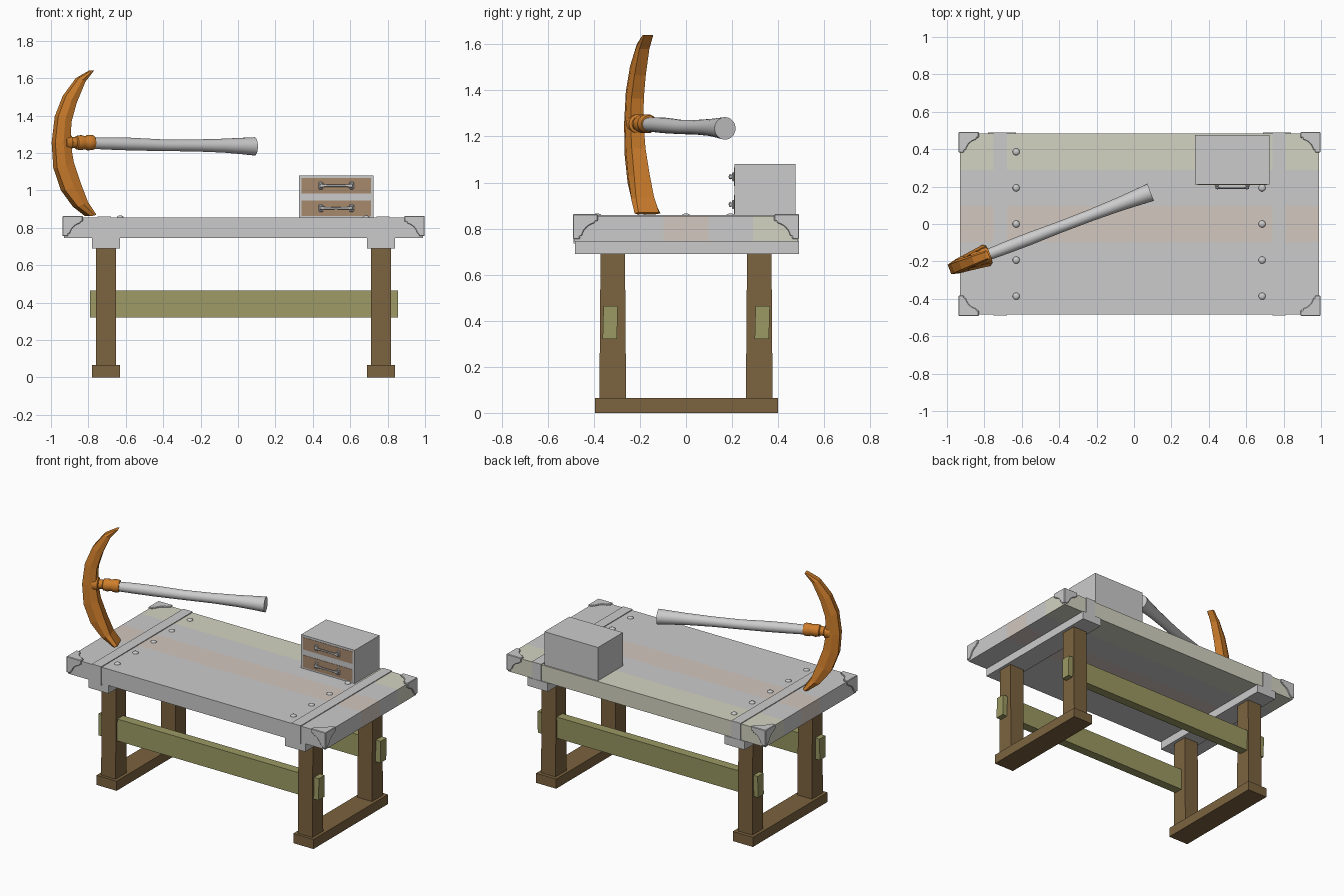
import bpy, bmesh
from math import sin, cos, pi, radians
from mathutils import Matrix, Vector

if "Cube" in bpy.data.objects:
    bpy.data.objects.remove(bpy.data.objects["Cube"])

def material(name, rgb):
    m = bpy.data.materials.new(name)
    m.diffuse_color = (*rgb, 1)
    m.use_nodes = True
    m.node_tree.nodes["Principled BSDF"].inputs["Base Color"].default_value = m.diffuse_color
    return m

DARK = material("dark_wood", (.20, .125, .05))
OLIVE = material("olive_wood", (.33, .32, .125))
RUST = material("rusty_iron", (.62, .21, .025))
PANEL = material("drawer_wood", (.39, .25, .15))
PALE_OLIVE = material("pale_olive_plank", (.65, .65, .54))
PALE_BROWN = material("pale_brown_plank", (.65, .57, .52))

def finish(name, bm, mat=None, bevel=0, smooth=None):
    bmesh.ops.recalc_face_normals(bm, faces=bm.faces)
    me = bpy.data.meshes.new(name)
    bm.to_mesh(me)
    bm.free()
    ob = bpy.data.objects.new(name, me)
    bpy.context.collection.objects.link(ob)
    if mat:
        me.materials.append(mat)
    if bevel:
        b = ob.modifiers.new("bevel", 'BEVEL')
        b.width, b.segments = bevel, 1
    if smooth:
        bpy.context.view_layer.objects.active = ob
        ob.select_set(True)
        bpy.ops.object.shade_smooth_by_angle(angle=radians(smooth))
        ob.select_set(False)
    return ob

def box(name, x0, x1, y0, y1, z0, z1, mat=None, bevel=0):
    bm = bmesh.new()
    bmesh.ops.create_cube(bm, size=1)
    for v in bm.verts:
        v.co = ((x0 + x1) / 2 + v.co.x * (x1 - x0), (y0 + y1) / 2 + v.co.y * (y1 - y0),
                (z0 + z1) / 2 + v.co.z * (z1 - z0))
    return finish(name, bm, mat, bevel)

def loft(name, rings, mat=None, smooth=None):
    """Skin a list of equal-length closed rings and cap both ends."""
    bm = bmesh.new()
    rows = [[bm.verts.new(p) for p in r] for r in rings]
    n = len(rows[0])
    for a, b in zip(rows, rows[1:]):
        for i in range(n):
            bm.faces.new((a[i], a[(i + 1) % n], b[(i + 1) % n], b[i]))
    bm.faces.new(rows[0])
    bm.faces.new(rows[-1])
    return finish(name, bm, mat, 0, smooth)

CX, X0, X1, Y, TOP, BOT = .03, -.93, .99, .483, .855, .745

# Table top: one slab cut into five planks, two of them tinted
top = box("table_top", X0, X1, -Y, Y, BOT, TOP)
bm = bmesh.new()
bm.from_mesh(top.data)
for k in (-.29, -.097, .097, .29):
    bmesh.ops.bisect_plane(bm, geom=bm.verts[:] + bm.edges[:] + bm.faces[:],
                           plane_co=(0, k, 0), plane_no=(0, 1, 0))
for f in bm.faces:
    y = f.calc_center_median().y
    f.material_index = 1 if y > .3 else 2 if abs(y) < .09 else 0
bm.to_mesh(top.data)
bm.free()
for m in (None, PALE_OLIVE, PALE_BROWN):
    top.data.materials.append(m)

# Leg frames, beams, straps and bolts at both ends
for s, side in ((-1, "left"), (1, "right")):
    x = CX + s * .735
    box(side + "_foot", x - .075, x + .075, -.395, .4, 0, .065, DARK)
    box(side + "_beam", x - .075, x + .075, -.482, .49, .69, BOT + .002)
    for t, end in ((-1, "front"), (1, "back")):
        rings = [[(x + a * .054, t * (.318 + b * w), z) for a, b in ((-1, -1), (1, -1), (1, 1), (-1, 1))]
                 for z, w in ((.06, .058), (.695, .053))]
        loft(f"{side}_{end}_leg", rings, DARK)
    # strap wrapping over the top
    sx = x + s * .01
    sx = -.715 if s < 0 else .775
    box(side + "_strap", sx - .035, sx + .035, -Y - .005, Y + .005, .735, TOP + .005)
    # domed bolts
    bx = -.63 if s < 0 else .685
    for i in range(5):
        bm = bmesh.new()
        bmesh.ops.create_uvsphere(bm, u_segments=14, v_segments=8, radius=1,
                                  matrix=Matrix.Translation((bx, (i - 2) * .193, TOP))
                                  @ Matrix.Diagonal((.019, .019, .011, 1)))
        finish(f"{side}_bolt_{i + 1}", bm, smooth=60)

# Long stretchers passing through the legs
for t, end in ((-1, "front"), (1, "back")):
    y = t * .33
    rings = [[(x, y - .032 + d, z) for d, z in ((.004, .465), (.066, .465), (.062, .32), (0, .32))]
             for x in (-.79, .855)]
    loft(end + "_stretcher", rings, OLIVE)

# Corner brackets: three plates with a concave quarter-round cut
T, L, W = .008, .1, .03
outline = [(-T, -T), (L, -T), (L, W - .008), (L - .012, W - .008)]
outline += [(L - (L - W) * sin(a), L - (L - W) * cos(a)) for a in (pi / 2 * (i + 1) / 8 for i in range(7))]
outline += [(W - .008, L - .012), (W - .008, L), (-T, L)]
for sx in (-1, 1):
    for sy in (-1, 1):
        bm = bmesh.new()
        for axis in range(3):
            rows = []
            for d in (.002, -T):
                row = []
                for a, b in outline:
                    p = [a, b]
                    p.insert(axis, d)
                    cx = X0 + p[0] if sx < 0 else X1 - p[0]
                    row.append(bm.verts.new((cx, sy * (Y - p[1]), TOP - p[2])))
                rows.append(row)
            n = len(outline)
            for i in range(n):
                j = (i + 1) % n
                bm.faces.new((rows[0][i], rows[0][j], rows[1][j], rows[1][i]))
            bm.faces.new(rows[0])
            bm.faces.new(rows[1])
        name = ("left" if sx < 0 else "right") + ("_front" if sy < 0 else "_back")
        finish(name + "_corner_bracket", bm, bevel=.003)

# Small drawer box with two drawers and handles
box("drawer_box", .325, .725, .21, .475, TOP, 1.08)
for name, z in (("lower", .905), ("upper", 1.025)):
    box(name + "_drawer_front", .34, .71, .208, .23, z - .041, z + .041, PANEL)
    for s, side in ((-1, "left"), (1, "right")):
        hx = .525 + s * .082
        box(f"{name}_handle_{side}_plate", hx - .012, hx + .012, .2, .21, z - .02, z + .02, bevel=.004)
        box(f"{name}_handle_{side}_post", hx - .008, hx + .008, .186, .204, z - .009, z + .009, bevel=.003)
    prof = ((-.082, .012), (-.06, .007), (0, .006), (.06, .007), (.082, .012))
    loft(name + "_handle_bar",
         [[(.525 + u, .192 + .6 * r * cos(a), z + r * sin(a)) for a in (2 * pi * i / 8 for i in range(8))]
          for u, r in prof], smooth=40)

# Pickaxe: u runs along the handle, w across it
ANG = radians(21)
def pick(u, w, z):
    return Vector((-.77 + u * cos(ANG) - w * sin(ANG), -.16 + u * sin(ANG) + w * cos(ANG), z))

# Curved head: height, outer u, inner u, width
head = [(1.64, -.022, -.008, .05), (1.59, -.096, -.058, .058), (1.485, -.17, -.11, .066),
        (1.38, -.215, -.14, .072), (1.255, -.232, -.146, .076), (1.135, -.222, -.128, .08),
        (1.02, -.177, -.09, .09), (.925, -.107, -.05, .105), (.866, -.035, -.004, .12)]
rings = []
for i, (z, o, n, w) in enumerate(head):
    tilt = (.0, .01, .02, .015, 0, -.015, -.02, -.012, -.004)[i]   # sections follow the arc
    m = o + (n - o) * .5
    rings.append([pick(o, -w * .36, z + tilt), pick(o, w * .36, z + tilt), pick(m, w * .5, z),
                  pick(n, w * .4, z - tilt), pick(n, -w * .4, z - tilt), pick(m, -w * .5, z)])
loft("pick_head", rings, RUST)

def turned(name, prof, mat=None, n=20):
    """Round part along the handle: u, height, radius."""
    loft(name, [[pick(u, r * cos(a), z + r * sin(a)) for a in (2 * pi * i / n for i in range(n))]
                for u, z, r in prof], mat, 35)

turned("pick_collar", [(u, 1.255, r) for u, r in
       ((-.17, .042), (-.135, .042), (-.13, .03), (-.105, .03), (-.1, .037), (-.075, .041),
        (-.06, .037), (-.045, .037), (-.035, .042), (-.01, .041), (0, .036))], RUST, 14)
turned("pick_handle", [(-.02, 1.252, .03), (.1, 1.25, .033), (.22, 1.247, .034), (.4, 1.241, .031),
                       (.58, 1.24, .032), (.74, 1.239, .037), (.85, 1.237, .044), (.92, 1.235, .049)])
